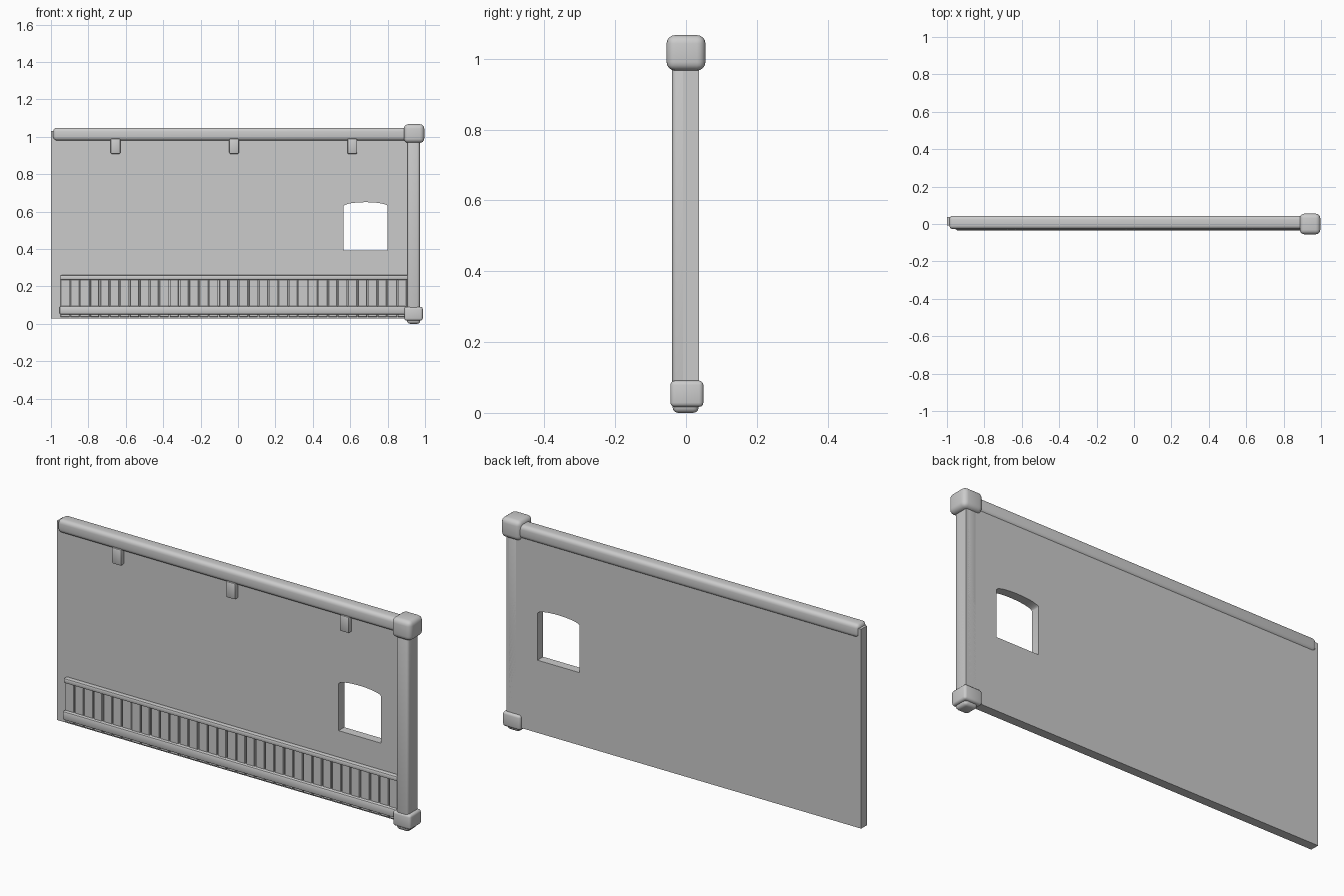
import bpy, math, random

random.seed(4)
cube = bpy.data.objects.get("Cube")
if cube:
    bpy.data.objects.remove(cube, do_unlink=True)

grey = bpy.data.materials.new("plain grey")
grey.use_nodes = True
grey.diffuse_color = (0.6, 0.6, 0.6, 1)
grey.node_tree.nodes["Principled BSDF"].inputs["Base Color"].default_value = grey.diffuse_color


def finish(ob, bevel=0.0, segments=3):
    """Bevel the edges and shade smooth."""
    ob.data.materials.clear()
    ob.data.materials.append(grey)
    bpy.ops.object.select_all(action="DESELECT")
    ob.select_set(True)
    bpy.context.view_layer.objects.active = ob
    if bevel:
        mod = ob.modifiers.new("rounding", "BEVEL")
        mod.width, mod.segments = bevel, segments
        bpy.ops.object.modifier_apply(modifier=mod.name)
    bpy.ops.object.shade_smooth_by_angle(angle=math.radians(35))
    return ob


def box(name, x, y, z, bevel=0.0, segments=3):
    """Box given as (low, high) pairs on each axis."""
    spans = (x, y, z)
    bpy.ops.mesh.primitive_cube_add(size=1, location=[(a + b) / 2 for a, b in spans])
    ob = bpy.context.object
    ob.name = name
    ob.scale = [b - a for a, b in spans]
    bpy.ops.object.transform_apply(location=False, rotation=False, scale=True)
    return finish(ob, bevel, segments)


# Wall panel: outline with an arched window hole, extruded
WALL_FRONT, WALL_BACK = -0.008, 0.037
left, right, sill, spring, crown = 0.565, 0.80, 0.393, 0.628, 0.65
middle, half = (left + right) / 2, (right - left) / 2
arch = [(middle + half * math.cos(math.pi * i / 16),
         spring + (crown - spring) * math.sin(math.pi * i / 16)) for i in range(17)]
outline = [(-1, 0.028), (0.972, 0.028), (0.972, 1.03), (-1, 1.03)]
window = [(left, sill), (right, sill)] + arch

curve = bpy.data.curves.new("wall_panel", "CURVE")
curve.dimensions, curve.fill_mode = "2D", "BOTH"
curve.extrude = (WALL_BACK - WALL_FRONT) / 2
for points in (outline, window):
    spline = curve.splines.new("POLY")
    spline.points.add(len(points) - 1)
    for p, (px, pz) in zip(spline.points, points):
        p.co = (px, pz, 0, 1)
    spline.use_cyclic_u = True
wall = bpy.data.objects.new("wall_panel", curve)
bpy.context.collection.objects.link(wall)
wall.location.y = (WALL_FRONT + WALL_BACK) / 2
wall.rotation_euler.x = math.pi / 2
bpy.ops.object.select_all(action="DESELECT")
wall.select_set(True)
bpy.context.view_layer.objects.active = wall
bpy.ops.object.convert(target="MESH")
finish(bpy.context.object)

# Top rail and its small brackets
box("top_rail", (-0.988, 0.91), (-0.027, 0.044), (0.98, 1.048), 0.02, 4)
for i, x in enumerate((-0.655, -0.021, 0.611)):
    box(f"rail_bracket_{i + 1}", (x - 0.026, x + 0.026), (-0.031, 0.0), (0.908, 0.99), 0.007, 2)

# Corner post with caps and foot
box("corner_post", (0.905, 0.972), (-0.039, 0.037), (0.03, 1.0), 0.014)
box("post_top_cap", (0.887, 0.996), (-0.055, 0.055), (0.967, 1.067), 0.024, 4)
box("post_base", (0.889, 0.988), (-0.044, 0.049), (0.017, 0.091), 0.012)
box("post_foot", (0.903, 0.974), (-0.038, 0.036), (0.0, 0.045), 0.016)

# Wainscot: planks with uneven gaps between two rails
box("wainscot_cap", (-0.95, 0.912), (-0.03, 0.0), (0.235, 0.26), 0.007, 2)
box("wainscot_skirting", (-0.955, 0.9), (-0.034, 0.0), (0.05, 0.095), 0.009, 2)
COUNT, START, PITCH = 35, -0.951, 0.053
for i in range(COUNT):
    x = START + i * PITCH
    gap = random.uniform(0.003, 0.008)
    front = -0.017 - random.uniform(0, 0.004)
    box(f"wainscot_plank_{i + 1}", (x + gap / 2, x + PITCH - gap / 2),
        (front, 0.0), (0.036, 0.24), 0.002, 1)
